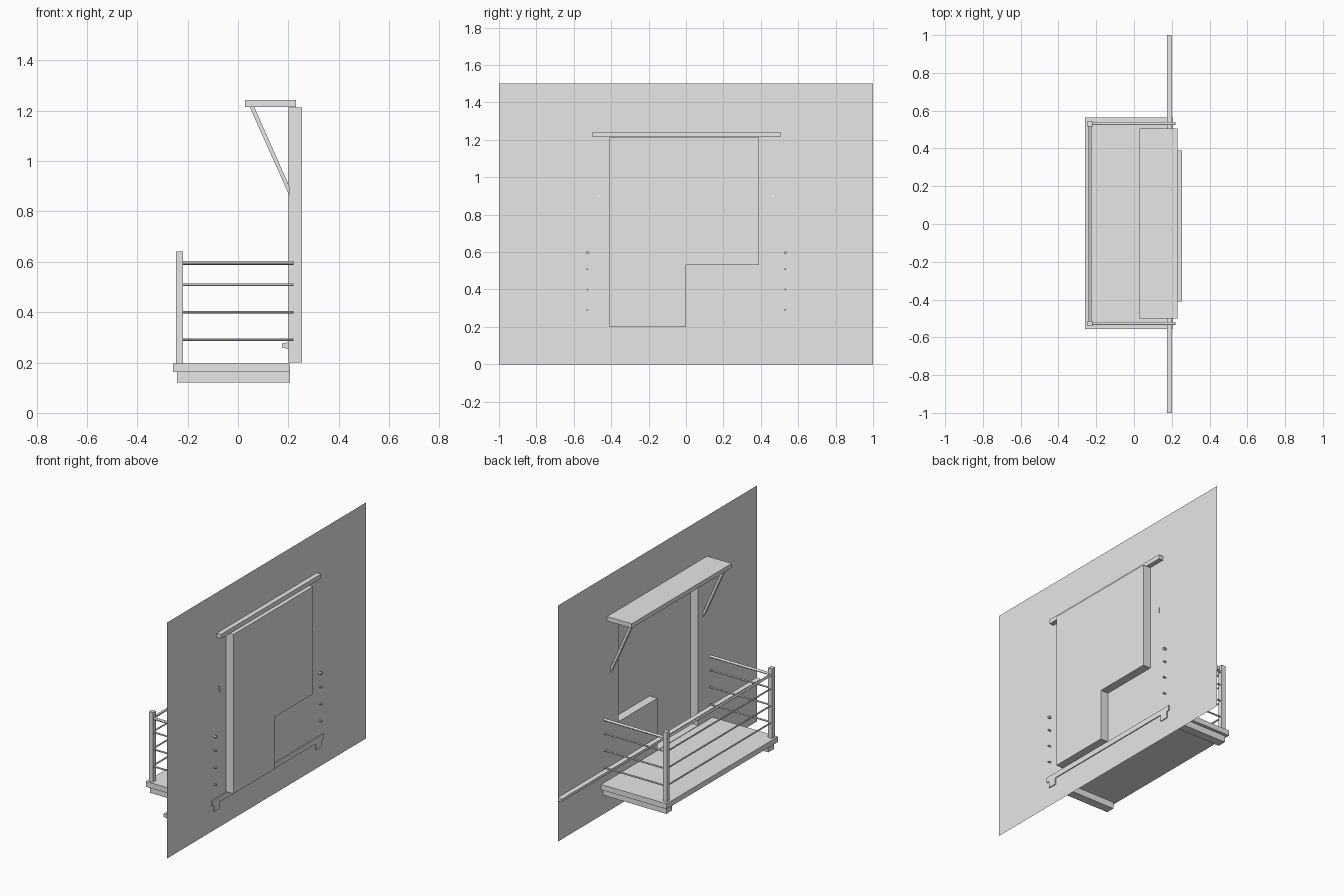
import bpy
import bmesh
from mathutils import Vector

cube = bpy.data.objects.get("Cube")
if cube:
    bpy.data.objects.remove(cube, do_unlink=True)

grey = bpy.data.materials.new("plain grey")
grey.use_nodes = True
grey.diffuse_color = (0.8, 0.8, 0.8, 1)
grey.node_tree.nodes["Principled BSDF"].inputs["Base Color"].default_value = (0.8, 0.8, 0.8, 1)


def finish(name, bm):
    mesh = bpy.data.meshes.new(name)
    bm.to_mesh(mesh)
    bm.free()
    mesh.materials.append(grey)
    obj = bpy.data.objects.new(name, mesh)
    bpy.context.collection.objects.link(obj)
    return obj


def box(name, x, y, z):
    """Box from (low, high) ranges."""
    bm = bmesh.new()
    bmesh.ops.create_cube(bm, size=1)
    for v in bm.verts:
        v.co = [r[0] if c < 0 else r[1] for c, r in zip(v.co, (x, y, z))]
    return finish(name, bm)


def prism(name, profile, y0, y1):
    """Extrude an (x, z) profile along y."""
    bm = bmesh.new()
    face = bm.faces.new([bm.verts.new((x, y0, z)) for x, z in profile])
    ext = bmesh.ops.extrude_face_region(bm, geom=[face])["geom"]
    bmesh.ops.translate(bm, vec=(0, y1 - y0, 0),
                        verts=[e for e in ext if isinstance(e, bmesh.types.BMVert)])
    bmesh.ops.recalc_face_normals(bm, faces=bm.faces)
    return finish(name, bm)


def bar(name, start, end, radius):
    """Round bar between two points."""
    start, end = Vector(start), Vector(end)
    axis = end - start
    bm = bmesh.new()
    bmesh.ops.create_cone(bm, cap_ends=True, segments=12, radius1=radius,
                          radius2=radius, depth=axis.length)
    obj = finish(name, bm)
    obj.data.transform(axis.to_track_quat("Z", "Y").to_matrix().to_4x4())
    obj.location = (start + end) / 2
    bpy.ops.object.select_all(action="DESELECT")
    obj.select_set(True)
    bpy.context.view_layer.objects.active = obj
    bpy.ops.object.shade_smooth_by_angle()
    return obj


# Thin wall with an L-shaped door and window recess pushed backwards
WALL, BACK = 0.201, 0.255
ys = [-1, -0.41, 0, 0.39, 1]
zs = [0, 0.2, 0.53, 1.213, 1.5]
recess_cells = {(1, 1), (1, 2), (2, 2)}
bm = bmesh.new()
recess = []
for i in range(len(ys) - 1):
    for j in range(len(zs) - 1):
        corners = [(i, j), (i, j + 1), (i + 1, j + 1), (i + 1, j)]
        face = bm.faces.new([bm.verts.new((WALL, ys[a], zs[b])) for a, b in corners])
        if (i, j) in recess_cells:
            recess.append(face)
bmesh.ops.remove_doubles(bm, verts=bm.verts, dist=0.001)
ext = bmesh.ops.extrude_face_region(bm, geom=recess)["geom"]
bmesh.ops.translate(bm, vec=(BACK - WALL, 0, 0),
                    verts=[e for e in ext if isinstance(e, bmesh.types.BMVert)])
bmesh.ops.delete(bm, geom=[f for f in recess if f.is_valid], context="FACES")
bmesh.ops.recalc_face_normals(bm, faces=bm.faces)
finish("wall", bm)

# Moulding strip along the wall
prism("wall_moulding", [(0.175, 0.26), (0.201, 0.254), (0.201, 0.28), (0.175, 0.276)], -1, 1)

# Canopy and its diagonal brackets
box("canopy", (0.028, 0.231), (-0.5, 0.505), (1.214, 1.242))
for side, y in (("right", -0.467), ("left", 0.463)):
    prism(side + "_canopy_bracket",
          [(0.046, 1.216), (0.064, 1.216), (0.205, 0.897), (0.205, 0.86)],
          y - 0.009, y + 0.009)

# Balcony floor on two beams
box("balcony_floor", (-0.259, 0.207), (-0.555, 0.565), (0.163, 0.197))
for side, y in (("right", -0.507), ("left", 0.517)):
    box(side + "_floor_beam", (-0.243, 0.207), (y - 0.028, y + 0.028), (0.121, 0.163))

# Railing: corner posts, then side and front rails
POST_X = -0.233
post_ys = {"right": -0.527, "left": 0.531}
for side, y in post_ys.items():
    box(side + "_post", (POST_X - 0.014, POST_X + 0.014), (y - 0.014, y + 0.014), (0.197, 0.64))
for n, (z, radius) in enumerate([(0.291, 0.005), (0.4, 0.005), (0.508, 0.005), (0.596, 0.008)], 1):
    for side, y in post_ys.items():
        bar(f"{side}_rail_{n}", (POST_X, y, z), (0.22, y, z), radius)
    bar(f"outer_rail_{n}", (POST_X, post_ys["right"], z), (POST_X, post_ys["left"], z), radius)
